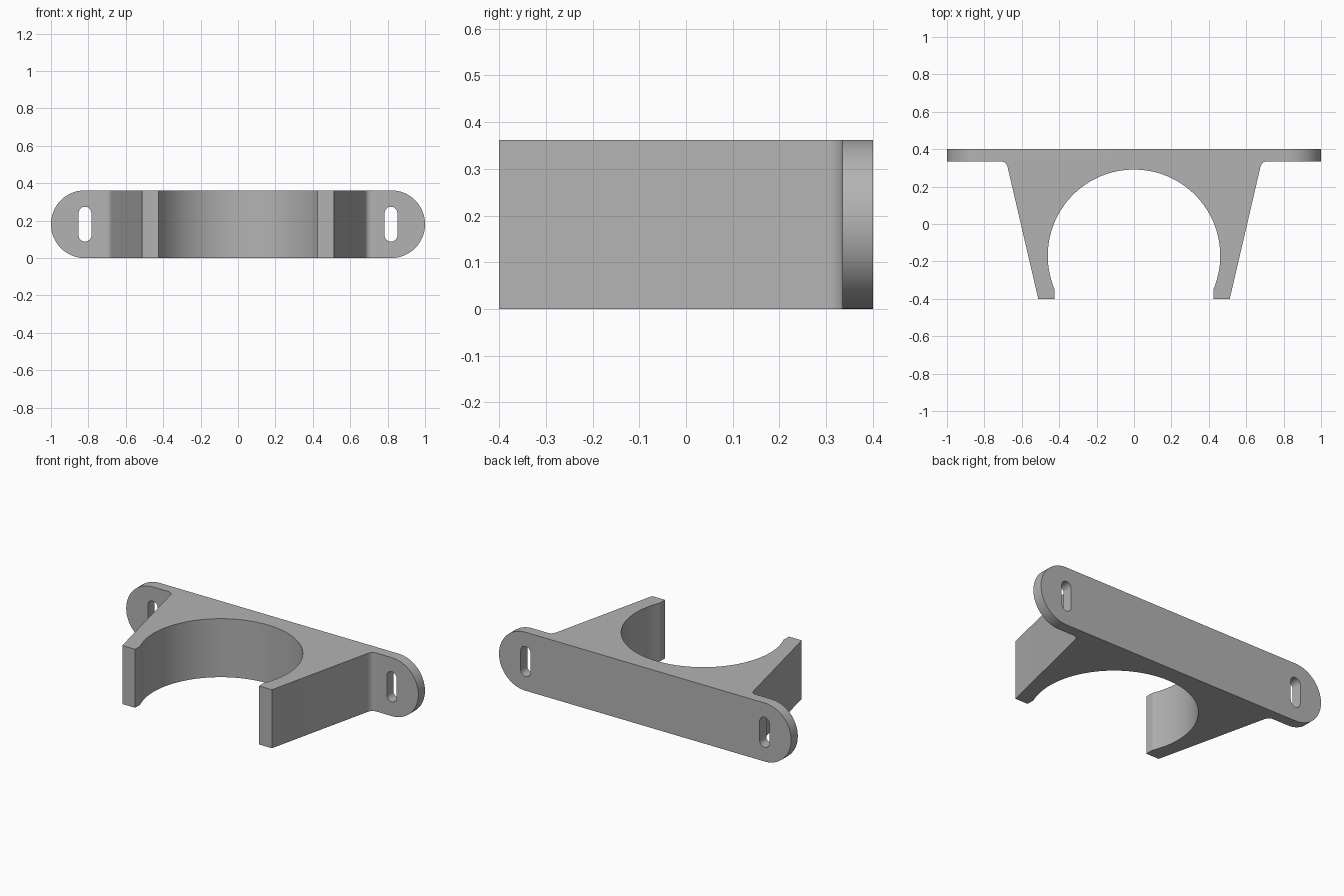
import bpy, bmesh, math
from mathutils import Vector

HEIGHT = 0.362
END_R = HEIGHT / 2

old = bpy.data.objects.get("Cube")
if old:
    bpy.data.objects.remove(old, do_unlink=True)

grey = bpy.data.materials.new("plain grey")
grey.use_nodes = True
COLOUR = (0.45, 0.45, 0.45, 1)
grey.diffuse_color = COLOUR
grey.node_tree.nodes["Principled BSDF"].inputs["Base Color"].default_value = COLOUR


def arc(cx, cy, r, start, end, steps):
    """Points along a circular arc, angles in degrees."""
    angles = [math.radians(start + (end - start) * i / steps) for i in range(steps + 1)]
    return [(cx + r * math.cos(a), cy + r * math.sin(a)) for a in angles]


def prism(name, outline, to_3d, offset):
    """Extrude a closed 2D outline along an offset vector."""
    bm = bmesh.new()
    face = bm.faces.new([bm.verts.new(to_3d(u, v)) for u, v in outline])
    new = bmesh.ops.extrude_face_region(bm, geom=[face])["geom"]
    bmesh.ops.translate(bm, vec=offset, verts=[g for g in new if isinstance(g, bmesh.types.BMVert)])
    bmesh.ops.recalc_face_normals(bm, faces=bm.faces)
    mesh = bpy.data.meshes.new(name)
    bm.to_mesh(mesh)
    bm.free()
    mesh.materials.append(grey)
    obj = bpy.data.objects.new(name, mesh)
    bpy.context.collection.objects.link(obj)
    return obj


def stadium(name, half_x, centre_x, r, half_z):
    """Rounded-end outline in x and z, extruded through y as a cutter."""
    z = HEIGHT / 2
    if half_x:
        pts = arc(centre_x + half_x, z, r, -90, 90, 32) + arc(centre_x - half_x, z, r, 90, 270, 32)
    else:
        pts = arc(centre_x, z + half_z, r, 0, 180, 16) + arc(centre_x, z - half_z, r, 180, 360, 16)
    return prism(name, pts, lambda u, v: (u, -0.6, v), Vector((0, 1.2, 0)))


def cut(target, cutter, operation):
    mod = target.modifiers.new(cutter.name, "BOOLEAN")
    mod.object, mod.operation, mod.solver = cutter, operation, "EXACT"
    bpy.context.view_layer.objects.active = target
    bpy.ops.object.modifier_apply(modifier=mod.name)
    bpy.data.objects.remove(cutter, do_unlink=True)


# Right half of the plan: bore arc, jaw tip, sloped wall, fillet, flange
RADIUS, BORE_Y = 0.461, -0.17
bore = arc(0, BORE_Y, RADIUS, 90, -23, 40)
start, corner, end = Vector((0.674, 0.297)), Vector((0.682, 0.335)), Vector((0.712, 0.335))
fillet = []
for i in range(9):
    t = i / 8
    p = start * (1 - t) ** 2 + corner * 2 * t * (1 - t) + end * t ** 2
    fillet.append((p.x, p.y))
half = bore + [(bore[-1][0], -0.4), (0.512, -0.4)] + fillet + [(1.1, 0.335), (1.1, 0.4)]
plan = half + [(-x, y) for x, y in reversed(half[1:])]

# Clamp bracket trimmed to rounded ends, with a slot in each ear
bracket = prism("clamp_bracket", plan, lambda u, v: (u, v, -0.1), Vector((0, 0, 0.6)))
cut(bracket, stadium("end_trim", 1 - END_R, 0, END_R, 0), "INTERSECT")
for side in (-1, 1):
    cut(bracket, stadium("slot_cutter", 0, side * 0.818, 0.034, 0.059), "DIFFERENCE")

# Smooth curved walls, crisp edges
bpy.ops.object.select_all(action="DESELECT")
bracket.select_set(True)
bpy.context.view_layer.objects.active = bracket
bpy.ops.object.shade_smooth_by_angle(angle=math.radians(20))
